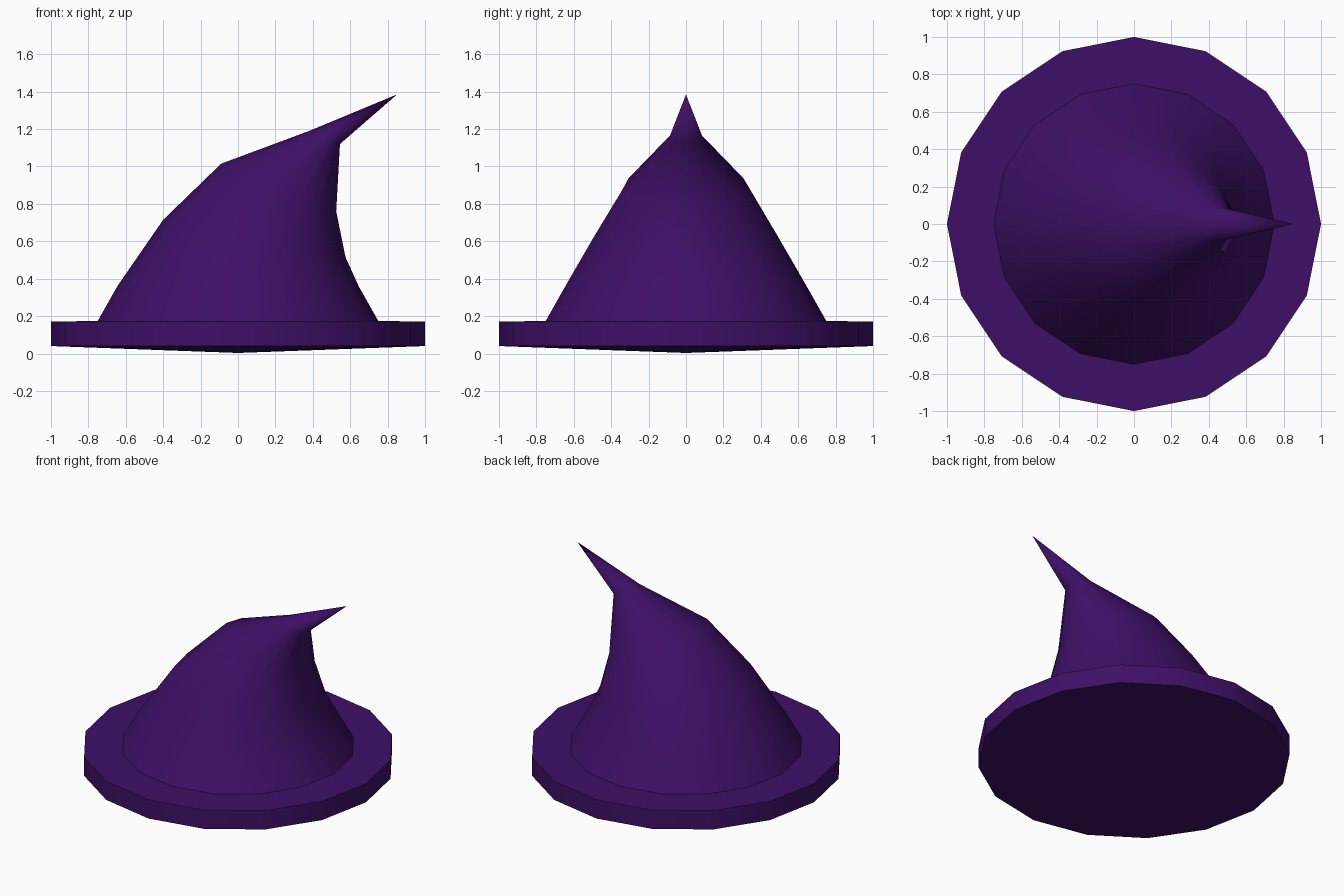
import bpy, bmesh, math
from mathutils import Vector

if "Cube" in bpy.data.objects:
    bpy.data.objects.remove(bpy.data.objects["Cube"])

SIDES = 16
purple = bpy.data.materials.new("deep purple")
purple.diffuse_color = (0.048, 0.005, 0.135, 1)
purple.use_nodes = True
purple.node_tree.nodes["Principled BSDF"].inputs["Base Color"].default_value = purple.diffuse_color


def ring(bm, left, right):
    """Circle whose diameter runs between two (x, z) points of the front profile."""
    a, b = Vector((left[0], 0, left[1])), Vector((right[0], 0, right[1]))
    c, u = (a + b) / 2, (b - a) / 2
    r = u.length
    return [bm.verts.new(c + u * math.cos(t) + Vector((0, r * math.sin(t), 0)))
            for t in (2 * math.pi * i / SIDES for i in range(SIDES))]


def loft(name, rings, start=None, end=None, angle=30):
    """Skin the rings, closing the ends to a point where one is given."""
    bm = bmesh.new()
    loops = [ring(bm, l, r) for l, r in rings]
    for lo, hi in zip(loops, loops[1:]):
        for i in range(SIDES):
            j = (i + 1) % SIDES
            bm.faces.new((lo[i], lo[j], hi[j], hi[i]))
    for point, loop in ((start, loops[0]), (end, loops[-1])):
        if point:
            p = bm.verts.new(point)
            for i in range(SIDES):
                bm.faces.new((loop[i], loop[(i + 1) % SIDES], p))
    bmesh.ops.recalc_face_normals(bm, faces=bm.faces)
    mesh = bpy.data.meshes.new(name)
    bm.to_mesh(mesh)
    bm.free()
    mesh.materials.append(purple)
    ob = bpy.data.objects.new(name, mesh)
    bpy.context.collection.objects.link(ob)
    bpy.ops.object.select_all(action='DESELECT')
    ob.select_set(True)
    bpy.context.view_layer.objects.active = ob
    bpy.ops.object.shade_smooth_by_angle(angle=math.radians(angle))
    return ob


# Brim: thick disc with a shallow pointed underside
loft("brim", [((-1, 0.04), (1, 0.04)), ((-1, 0.172), (1, 0.172))],
     start=(0, 0, 0.003), end=(0, 0, 0.176))

# Crown: cone bending over to the right
loft("bent_crown", [
    ((-0.75, 0.174), (0.75, 0.174)),
    ((-0.645, 0.36), (0.645, 0.36)),
    ((-0.40, 0.715), (0.575, 0.515)),
    ((-0.09, 1.015), (0.525, 0.76)),
    ((0.38, 1.19), (0.545, 1.12)),
], end=(0.85, 0, 1.385), angle=75)
